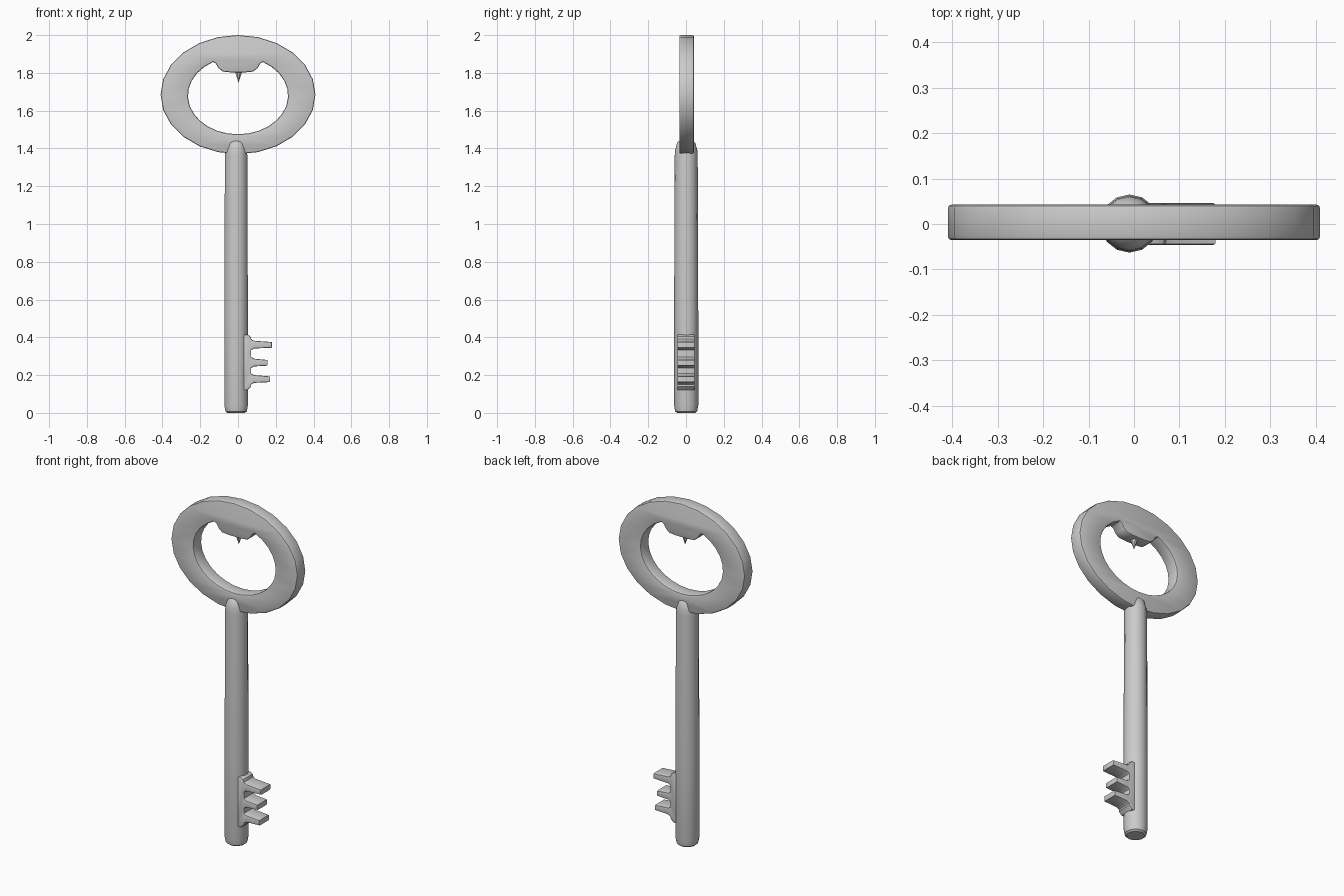
import bpy, bmesh
from math import cos, sin, pi, radians

if "Cube" in bpy.data.objects:
    bpy.data.objects.remove(bpy.data.objects["Cube"])


def smooth(ob, angle=35):
    bpy.ops.object.select_all(action='DESELECT')
    ob.select_set(True)
    bpy.context.view_layer.objects.active = ob
    bpy.ops.object.shade_smooth_by_angle(angle=radians(angle))


def plate(name, loops, y, half, bevel):
    """Filled outline(s) in the XZ plane, thickened along Y with rounded rims."""
    cu = bpy.data.curves.new(name, 'CURVE')
    cu.dimensions = '2D'
    cu.fill_mode = 'BOTH'
    cu.extrude = half - bevel
    cu.bevel_depth = bevel
    cu.bevel_resolution = 1
    cu.offset = -bevel
    for pts in loops:
        sp = cu.splines.new('POLY')
        sp.points.add(len(pts) - 1)
        for p, (x, z) in zip(sp.points, pts):
            p.co = (x, z, 0, 1)
        sp.use_cyclic_u = True
    ob = bpy.data.objects.new(name, cu)
    bpy.context.collection.objects.link(ob)
    ob.location.y = y
    ob.rotation_euler.x = pi / 2
    bpy.ops.object.select_all(action='DESELECT')
    ob.select_set(True)
    bpy.context.view_layer.objects.active = ob
    bpy.ops.object.convert(target='MESH')
    ob = bpy.context.object
    bm = bmesh.new()
    bm.from_mesh(ob.data)
    bmesh.ops.remove_doubles(bm, verts=bm.verts, dist=1e-4)
    bmesh.ops.recalc_face_normals(bm, faces=bm.faces)
    bm.to_mesh(ob.data)
    bm.free()
    smooth(ob)
    return ob


def lathe(name, profile, sides, x, y):
    """Closed round part from (radius, z) rings."""
    bm = bmesh.new()
    rings = [[bm.verts.new((x + r * cos(2 * pi * (i + .5) / sides),
                            y + r * sin(2 * pi * (i + .5) / sides), z))
              for i in range(sides)] for r, z in profile]
    for a, b in zip(rings, rings[1:]):
        for i in range(sides):
            j = (i + 1) % sides
            bm.faces.new((a[i], a[j], b[j], b[i]))
    bm.faces.new(rings[0][::-1])
    bm.faces.new(rings[-1])
    me = bpy.data.meshes.new(name)
    bm.to_mesh(me)
    bm.free()
    ob = bpy.data.objects.new(name, me)
    bpy.context.collection.objects.link(ob)
    smooth(ob)
    return ob


# oval handle with the opener lip hanging into its hole
outer = [(.41 * cos(2 * pi * i / 24), 1.685 + .315 * sin(2 * pi * i / 24))
         for i in range(24)]
arc = [radians(60 - 300 * i / 24) for i in range(25)]
inner = [(.265 * cos(t), 1.68 + .205 * sin(t)) for t in arc]
lip = [(.118, 1.85), (.103, 1.825), (.08, 1.807), (.04, 1.803)]
inner += [(-x, z) for x, z in lip] + lip[::-1]
plate("handle_ring", [outer, inner], .0035, .039, .008)

# small spike under the lip
lathe("opener_spike", [(.018, 1.82), (.018, 1.80), (.001, 1.75)], 8, .003, .0035)

# round shaft with chamfered ends
lathe("shaft", [(.048, 0), (.058, .008), (.064, .04), (.064, .5), (.061, 1.36),
                (.059, 1.39), (.048, 1.43), (.034, 1.443)], 14, -.01, .001)

# key bit: backing strip with three tapered teeth
bit = [(.02, .12), (.05, .12), (.07, .14)]
for z, tip in ((.178, .17), (.265, .157), (.36, .18)):
    bit += [(.07, z - .028), (.085, z - .019), (tip, z - .015),
            (tip, z + .015), (.085, z + .022), (.07, z + .03)]
bit += [(.066, .405), (.05, .415), (.02, .415)]
plate("key_bit", [bit], 0, .046, .006)
